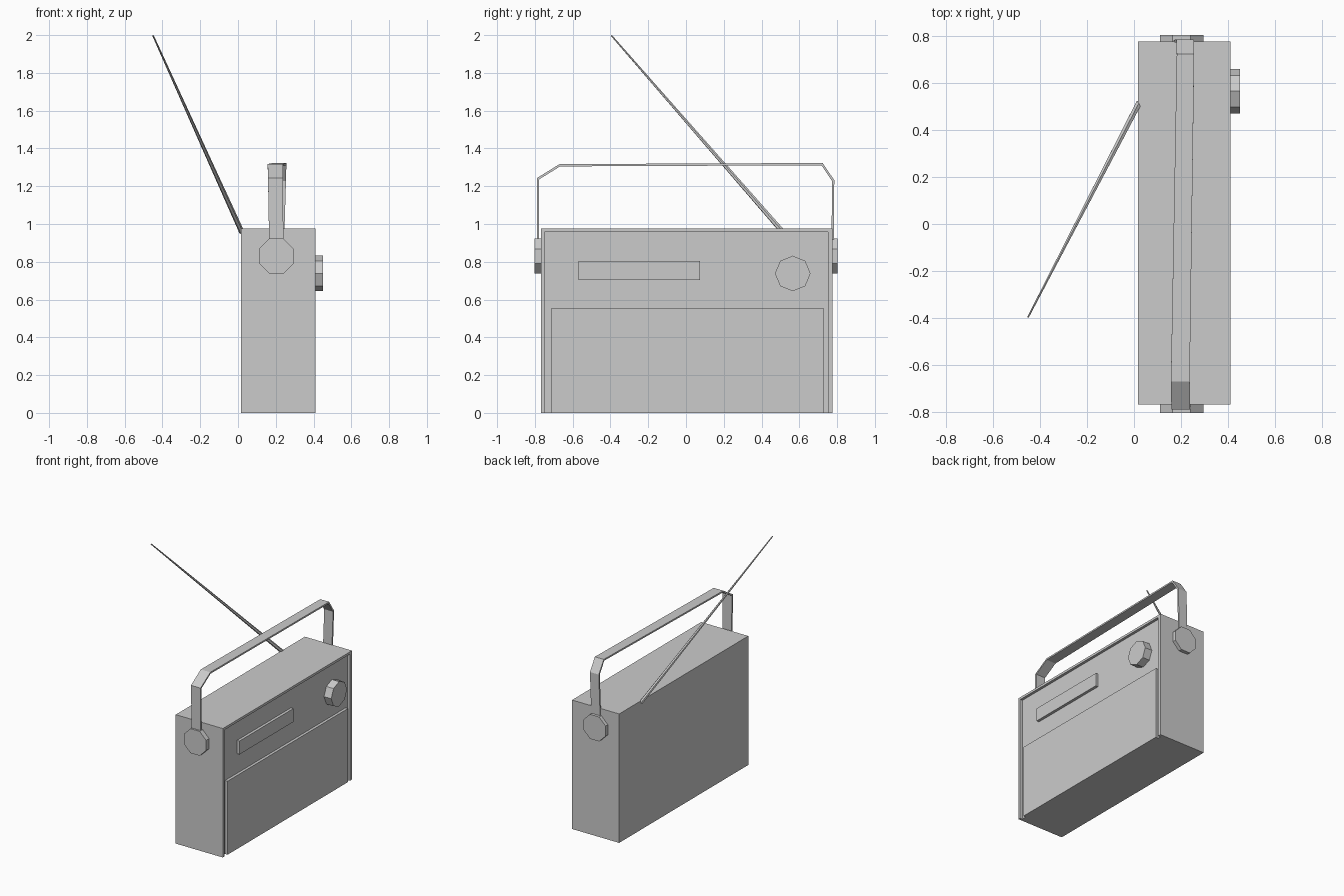
import bpy, bmesh, math
from mathutils import Vector, Matrix

if "Cube" in bpy.data.objects:
    bpy.data.objects.remove(bpy.data.objects["Cube"])


def finish(name, bm):
    bmesh.ops.recalc_face_normals(bm, faces=bm.faces)
    me = bpy.data.meshes.new(name)
    bm.to_mesh(me)
    bm.free()
    ob = bpy.data.objects.new(name, me)
    bpy.context.collection.objects.link(ob)
    return ob


def box(name, x, y, z):
    bm = bmesh.new()
    size = Vector((x[1] - x[0], y[1] - y[0], z[1] - z[0]))
    mid = Vector((sum(x) / 2, sum(y) / 2, sum(z) / 2))
    bmesh.ops.create_cube(bm, size=1, matrix=Matrix.Translation(mid) @ Matrix.Diagonal(size.to_4d()))
    return finish(name, bm)


def rod(name, a, b, r1, r2, sides, turn=0):
    # closed cone or cylinder from a to b
    a, b = Vector(a), Vector(b)
    d = b - a
    bm = bmesh.new()
    m = Matrix.Translation((a + b) / 2) @ d.to_track_quat('Z', 'Y').to_matrix().to_4x4()
    m = m @ Matrix.Rotation(math.radians(turn), 4, 'Z')
    bmesh.ops.create_cone(bm, cap_ends=True, segments=sides, radius1=r1, radius2=r2,
                          depth=d.length, matrix=m)
    return finish(name, bm)


# Case with a shallow front recess that is open at the bottom
case = box("case", (0.016, 0.41), (-0.767, 0.776), (0, 0.975))
cutter = box("recess_cutter", (0.39, 0.5), (-0.748, 0.752), (-0.1, 0.957))
mod = case.modifiers.new("recess", 'BOOLEAN')
mod.operation = 'DIFFERENCE'
mod.solver = 'EXACT'
mod.object = cutter
bpy.context.view_layer.objects.active = case
bpy.ops.object.modifier_apply(modifier=mod.name)
bpy.data.objects.remove(cutter)

# Speaker panel and tuning dial on the recessed front
box("speaker_panel", (0.385, 0.411), (-0.712, 0.727), (0, 0.556))
dial = box("tuning_dial", (0.385, 0.411), (-0.568, 0.075), (0.704, 0.805))

# Tuning knob
rod("tuning_knob", (0.385, 0.565, 0.738), (0.45, 0.565, 0.738), 0.094, 0.094, 8)

# Handle pivots on both ends
for side, y0, y1 in (("left", -0.76, -0.803), ("right", 0.77, 0.803)):
    rod("handle_pivot_" + side, (0.203, y0, 0.83), (0.203, y1, 0.83), 0.1, 0.1, 8, 22.5)

# Carrying handle: flat strap along (x centre, y, z, half width)
path = [(0.203, -0.783, 0.83, 0.037), (0.199, -0.783, 1.24, 0.040),
        (0.197, -0.668, 1.311, 0.040), (0.219, 0.72, 1.317, 0.037),
        (0.217, 0.779, 1.23, 0.037), (0.205, 0.776, 0.83, 0.037)]
half = 0.006
bm = bmesh.new()
rings = []
for i, (x, y, z, w) in enumerate(path):
    p = Vector((0, y, z))
    dirs = []
    if i > 0:
        dirs.append((p - Vector((0, *path[i - 1][1:3]))).normalized())
    if i < len(path) - 1:
        dirs.append((Vector((0, *path[i + 1][1:3])) - p).normalized())
    t = sum(dirs, Vector()).normalized()
    n = Vector((0, -t.z, t.y)) * (half / t.dot(dirs[0]))
    rings.append([bm.verts.new(p + Vector((x + s * w, 0, 0)) + n * k)
                  for s, k in ((-1, -1), (1, -1), (1, 1), (-1, 1))])
for a, b in zip(rings, rings[1:]):
    for j in range(4):
        k = (j + 1) % 4
        bm.faces.new((a[j], a[k], b[k], b[j]))
bm.faces.new(rings[0])
bm.faces.new(rings[-1])
finish("handle", bm)

# Tapered antenna rising from the top rear edge
rod("antenna", (0.02, 0.513, 0.957), (-0.45, -0.395, 1.998), 0.014, 0.004, 6)
